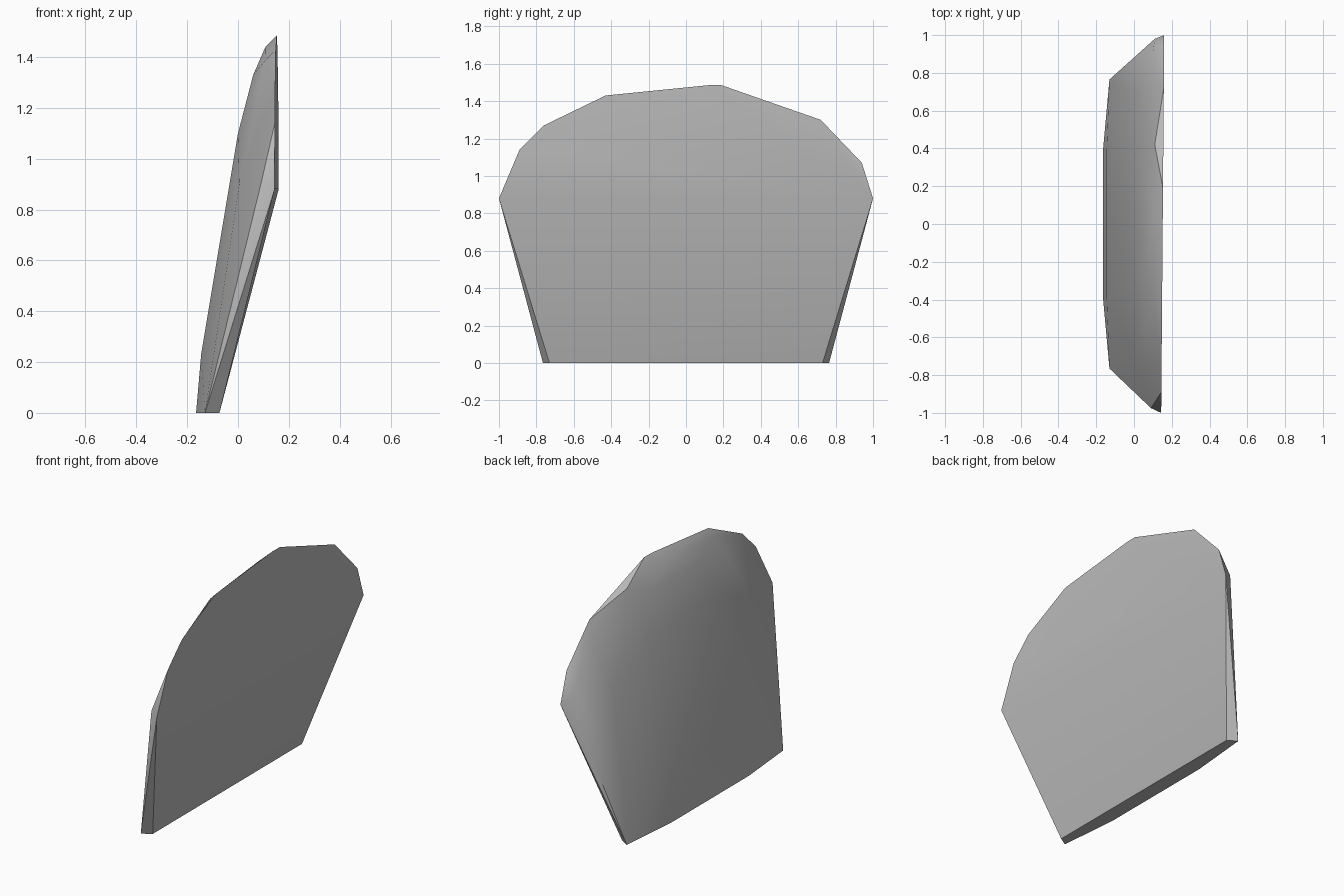
import bpy, bmesh, math

cube = bpy.data.objects.get("Cube")
if cube:
    bpy.data.objects.remove(cube, do_unlink=True)

grey = bpy.data.materials.new("plain grey")
grey.use_nodes = True
colour = (0.5, 0.5, 0.5, 1)
grey.diffuse_color = colour
grey.node_tree.nodes["Principled BSDF"].inputs["Base Color"].default_value = colour


def both(x, y, z):
    """A pair of points mirrored across y."""
    return [(x, -y, z), (x, y, z)]


# Outer rim of the flat face, as (y, z); it leans slightly from end to end
rim = [(-1, .88), (-.89, 1.14), (-.76, 1.27), (-.43, 1.43), (.12, 1.485),
       (.19, 1.485), (.72, 1.3), (.94, 1.07), (1, .88)]
points = [(.152 + .008 * y, y, z) for y, z in rim]

# Foot outline
points += both(-.073, .73, 0) + both(-.13, .765, 0) + both(-.165, .38, 0)

# Bulging back
points += both(-.145, .38, .23) + both(0, .34, 1.1) + both(.06, .22, 1.33)
points += both(.005, .7, .9)

# Bevelled corners behind the rim
points += [(.09, -.975, .9), (.11, -.43, 1.39), (.108, .05, 1.44),
           (.11, .42, 1.39), (.1, .76, 1.15), (.1, .91, 1.02), (.11, .98, .9)]

# Wrap the points into one closed slab
bm = bmesh.new()
for p in points:
    bm.verts.new(p)
hull = bmesh.ops.convex_hull(bm, input=bm.verts[:])
loose = [v for v in bm.verts if not v.link_faces]
bmesh.ops.delete(bm, geom=loose, context="VERTS")
bmesh.ops.dissolve_limit(bm, angle_limit=math.radians(0.5),
                         verts=bm.verts[:], edges=bm.edges[:])
bmesh.ops.recalc_face_normals(bm, faces=bm.faces[:])
mesh = bpy.data.meshes.new("curved_slab")
bm.to_mesh(mesh)
bm.free()
mesh.materials.append(grey)

slab = bpy.data.objects.new("curved_slab", mesh)
bpy.context.collection.objects.link(slab)
bpy.context.view_layer.objects.active = slab
slab.select_set(True)
bpy.ops.object.shade_smooth_by_angle(angle=math.radians(30))
